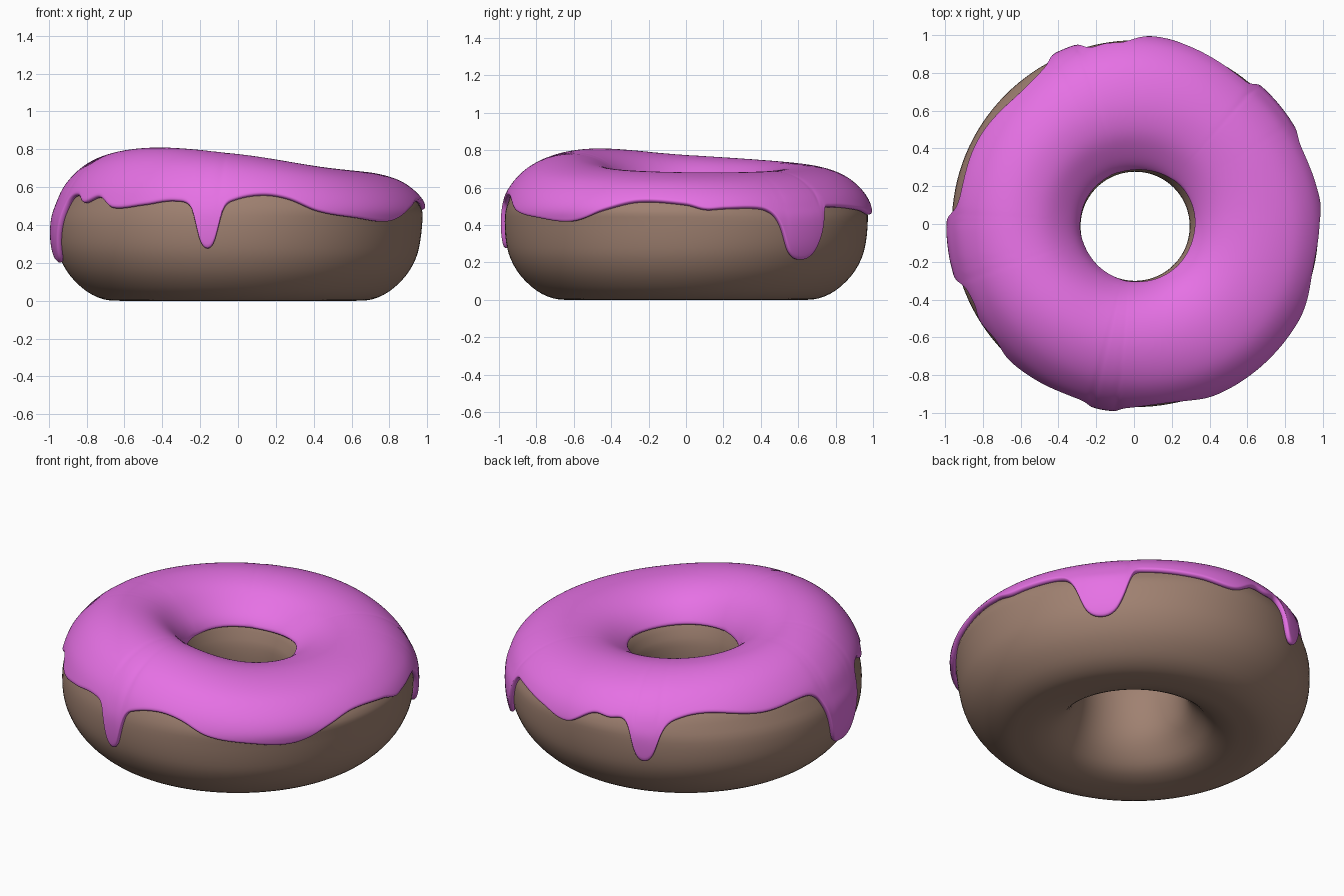
import bpy, bmesh
from math import cos, sin, radians

if "Cube" in bpy.data.objects:
    bpy.data.objects.remove(bpy.data.objects["Cube"])

COLS = 300      # steps around the ring
ROWS = 36       # steps across the icing
ICING = 0.03    # icing thickness
MID = 0.42      # height of the widest line of the dough


def hermite(p0, p1, m0, m1, t):
    return ((2*t**3 - 3*t**2 + 1)*p0 + (t**3 - 2*t**2 + t)*m0
            + (-2*t**3 + 3*t**2)*p1 + (t**3 - t**2)*m1)


def around(keys, a):
    """Smooth periodic value at angle a from (degree, value) keys."""
    n = len(keys)
    key = lambda i: (keys[i % n][0] + 360*(i // n), keys[i % n][1])
    if a < keys[0][0]:
        a += 360
    i = max(k for k in range(n) if keys[k][0] <= a)
    (x0, y0), (x1, y1), (x2, y2), (x3, y3) = (key(i + k) for k in (-1, 0, 1, 2))
    w = x2 - x1
    return hermite(y1, y2, (y2 - y0)/(x2 - x0)*w, (y3 - y1)/(x3 - x1)*w, (a - x1)/w)


# top height of the ring, lopsided towards the front left
HEIGHT = [(0, .682), (45, .688), (90, .718), (135, .745), (180, .775),
          (228, .81), (270, .775), (315, .705)]
# how far the outer shoulder leans out
LEAN = [(0, .020), (45, -.012), (90, .014), (135, -.012), (180, -.018),
        (225, -.008), (270, .006), (315, .028)]
# lower edge of the icing, with its four drips
EDGE = [(0, .50), (6, .475), (12, .48), (24, .48), (28.5, .45), (31, .39), (34, .265),
        (38.5, .22), (44, .245), (47.2, .34), (49.5, .465), (54, .49), (72, .475), (84, .455),
        (93, .53), (99, .525), (104, .53), (106.5, .48), (108.5, .35), (111.5, .31),
        (114.5, .35), (117, .48), (121, .54), (132, .57), (152, .54), (170, .555),
        (175, .52), (178, .42), (181, .26), (186, .215), (192, .225), (196, .36), (200, .51),
        (207, .55), (212, .51), (220, .54), (227, .485), (239, .50), (250, .52), (256, .475),
        (258, .32), (260.5, .275), (263, .32), (265.2, .475), (269, .525), (278, .55),
        (286, .53), (295, .47), (308, .44), (322, .42), (334, .475), (345, .515)]

# dough section: lower half (radius, z), upper half (radius, share of height)
LOW_OUT = [(.62, 0), (.71, .008), (.80, .05), (.885, .13), (.938, .22), (.962, .31)]
HIGH = [(.967, 0), (.952, .25), (.91, .53), (.83, .79), (.73, .945), (.62, 1),
        (.51, .945), (.42, .79), (.35, .53), (.315, .25), (.30, 0)]
LOW_IN = [(.302, .31), (.325, .20), (.37, .11), (.44, .04), (.53, .006)]


def section(angle, sub=6):
    top = around(HEIGHT, angle) - ICING
    c, s = cos(radians(angle)), sin(radians(angle))
    lean = around(LEAN, angle)
    hole = -.010 - .012*s + .006*c              # hole sits slightly off centre

    def shift(r, v):
        if r > .65:
            return r + lean*min(1, .35 + 2.5*v)*min(1, (r - .62)/.2)
        return r + hole if r < .36 else r
    pts = (LOW_OUT + [(shift(r, v), MID + v*(top - MID)) for r, v in HIGH]
           + [(r + hole if r < .36 else r, z) for r, z in LOW_IN])
    n, out = len(pts), []
    for i in range(n):
        p = [pts[(i + k) % n] for k in (-1, 0, 1, 2)]
        for s in range(sub):
            out.append(tuple(hermite(p[1][c], p[2][c], (p[2][c] - p[0][c])/2,
                                     (p[3][c] - p[1][c])/2, s/sub) for c in (0, 1)))
    return out


def icing_strip(angle):
    """Part of the section from the outer icing edge over the top to the hole."""
    sec = section(angle)
    peak = max(range(len(sec)), key=lambda i: sec[i][1])

    def crossing(lo, hi, z):
        for i in range(lo, hi):
            a, b = sec[i][1], sec[i + 1][1]
            if (a - z)*(b - z) <= 0 and a != b:
                return i + (z - a)/(b - a)
        return lo
    start = crossing(3, peak, around(EDGE, angle))
    inner = .535 + .005*sin(radians(3*angle))
    end = crossing(peak, len(sec) - 2, inner)
    strip = []
    for k in range(ROWS + 1):
        s = start + (end - start)*k/ROWS
        i, f = int(s), s - int(s)
        strip.append(tuple(sec[i][c]*(1 - f) + sec[i + 1][c]*f for c in (0, 1)))
    return strip


def ring(name, make, cols, closed, color):
    """Sweep an angle-dependent section around z."""
    bm = bmesh.new()
    loops = []
    for j in range(cols):
        a = 360*j/cols
        c, s = cos(radians(a)), sin(radians(a))
        loops.append([bm.verts.new((r*c, r*s, max(z, 0))) for r, z in make(a)])
    m = len(loops[0])
    for j in range(cols):
        A, B = loops[j], loops[(j + 1) % cols]
        for i in range(m if closed else m - 1):
            k = (i + 1) % m
            bm.faces.new((A[i], B[i], B[k], A[k]))
    me = bpy.data.meshes.new(name)
    bm.to_mesh(me)
    bm.free()
    me.shade_smooth()
    mat = bpy.data.materials.new(name + "_colour")
    mat.diffuse_color = color
    mat.use_nodes = True
    mat.node_tree.nodes["Principled BSDF"].inputs["Base Color"].default_value = mat.diffuse_color
    me.materials.append(mat)
    ob = bpy.data.objects.new(name, me)
    bpy.context.collection.objects.link(ob)
    return ob


# dough ring
ring("dough", lambda a: section(a, 3), 128, True, (.35, .22, .165, 1))

# icing shell with a rounded rim
icing = ring("icing", icing_strip, COLS, False, (.79, .165, .78, 1))
sol = icing.modifiers.new("thickness", 'SOLIDIFY')
sol.thickness = ICING
sol.offset = 1
sub = icing.modifiers.new("round", 'SUBSURF')
sub.levels = sub.render_levels = 1
